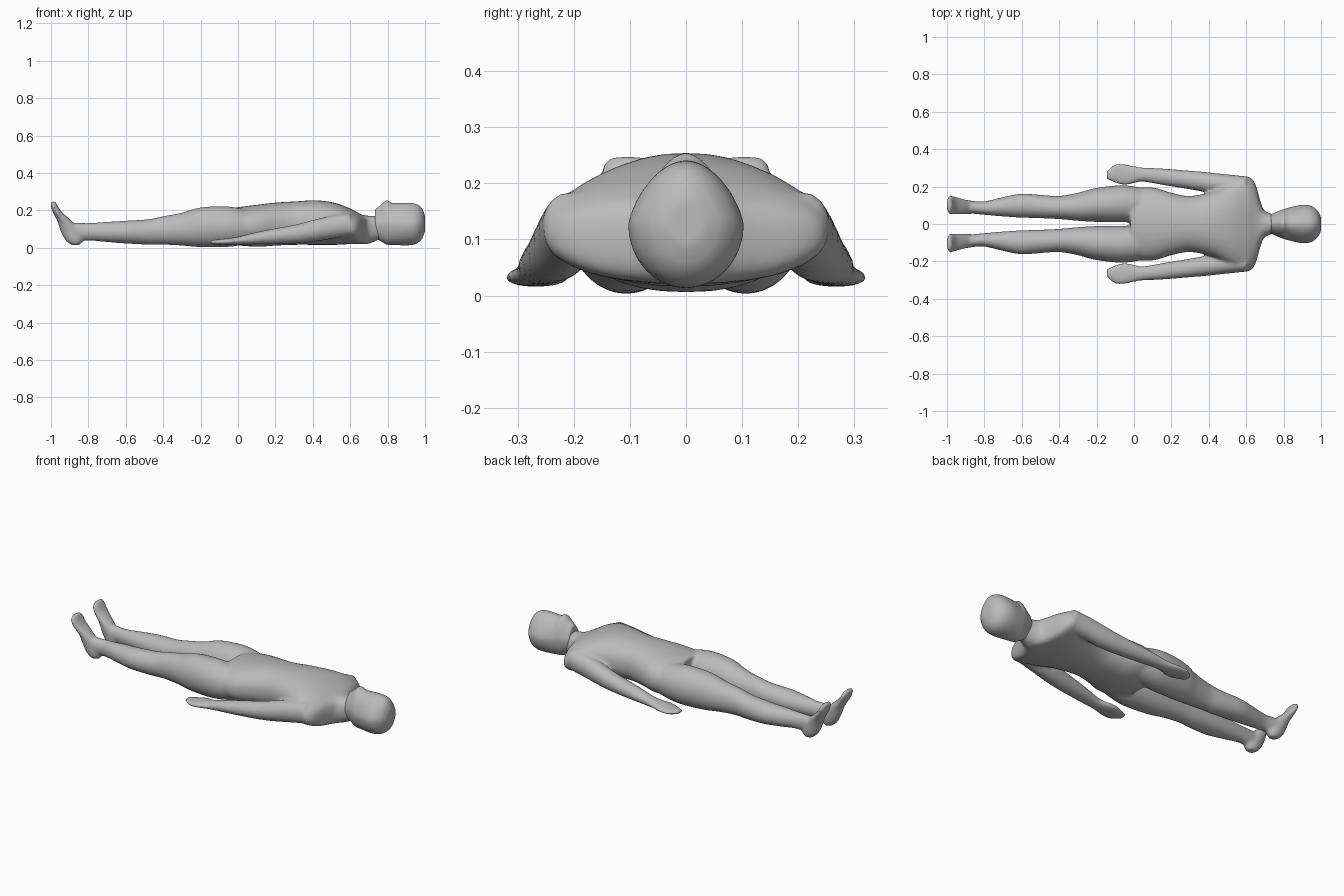
import bpy, bmesh, math
from mathutils import Vector

cube = bpy.data.objects.get("Cube")
if cube:
    bpy.data.objects.remove(cube, do_unlink=True)

grey = bpy.data.materials.new("plain grey")
grey.use_nodes = True
colour = (0.5, 0.5, 0.5, 1)
grey.diffuse_color = colour
grey.node_tree.nodes["Principled BSDF"].inputs["Base Color"].default_value = colour

SIDES, STEPS = 32, 5


def smooth_stations(stations):
    """Spline interpolation between the given cross-sections."""
    pts = [Vector(s) for s in stations]
    result = []
    for i in range(len(pts) - 1):
        a, b, c, d = pts[max(i - 1, 0)], pts[i], pts[i + 1], pts[min(i + 2, len(pts) - 1)]
        for k in range(STEPS):
            t = k / STEPS
            result.append(b + (c - a) * (t / 2)
                          + (a * 2 - b * 5 + c * 4 - d) * (t * t / 2)
                          + (b * 3 - a - c * 3 + d) * (t ** 3 / 2))
    return result + [pts[-1]]


def loft(bm, stations, side=1, upright=False, power=2.0, peak=0.0):
    """Closed skin over sections (position, y, height, half width, half height)."""
    rings = []
    for pos, y, mid, wide, tall in smooth_stations(stations):
        ring = []
        for i in range(SIDES):
            a = math.tau * i / SIDES
            c, s = math.cos(a), math.sin(a)
            u = math.copysign(abs(c) ** (2 / power), c) * (1 - peak * max(s, 0))
            v = math.copysign(abs(s) ** (2 / power), s)
            across, other = side * (y + wide * u), mid + tall * v
            ring.append(bm.verts.new((other, across, pos) if upright else (pos, across, other)))
        rings.append(ring)
    for r, q in zip(rings, rings[1:]):
        for i in range(SIDES):
            j = (i + 1) % SIDES
            bm.faces.new((r[i], r[j], q[j], q[i]))
    bm.faces.new(rings[0])
    bm.faces.new(rings[-1])


def make_object(name, bm, voxel, smoothing):
    bmesh.ops.recalc_face_normals(bm, faces=bm.faces)
    mesh = bpy.data.meshes.new(name)
    bm.to_mesh(mesh)
    bm.free()
    mesh.materials.append(grey)
    obj = bpy.data.objects.new(name, mesh)
    bpy.context.collection.objects.link(obj)
    remesh = obj.modifiers.new("blend", "REMESH")
    remesh.mode = "VOXEL"
    remesh.voxel_size = voxel
    remesh.use_smooth_shade = True
    soften = obj.modifiers.new("soften", "SMOOTH")
    soften.factor = 0.5
    soften.iterations = smoothing
    return obj


torso = [(-.02, 0, .115, .19, .1), (.1, 0, .118, .195, .112), (.2, 0, .127, .167, .115),
         (.3, 0, .132, .15, .116), (.42, 0, .135, .175, .119), (.52, 0, .128, .225, .112),
         (.6, 0, .115, .255, .095), (.645, 0, .103, .222, .083), (.675, 0, .097, .125, .077),
         (.7, 0, .097, .07, .075), (.77, 0, .11, .045, .06)]

leg = [(.08, .1, .11, .085, .085), (-.05, .108, .113, .099, .108), (-.2, .102, .11, .091, .106),
       (-.3, .092, .1, .075, .088), (-.4, .088, .093, .062, .076), (-.48, .092, .085, .062, .068),
       (-.6, .098, .084, .064, .061), (-.7, .092, .085, .052, .054),
       (-.8, .085, .086, .036, .047), (-.87, .09, .085, .034, .05)]

# foot sections run upward from the heel to the toes
foot = [(.014, .09, -.868, .02, .022), (.04, .09, -.876, .034, .046), (.09, .09, -.896, .038, .053),
        (.14, .093, -.925, .042, .04), (.19, .1, -.965, .05, .025),
        (.225, .102, -.983, .051, .018), (.248, .104, -.987, .03, .012)]

arm = [(.6, .21, .125, .045, .06), (.5, .213, .11, .052, .062), (.4, .222, .09, .054, .058),
       (.3, .235, .073, .05, .05), (.15, .253, .057, .044, .038), (.05, .264, .045, .038, .027),
       (0, .264, .038, .046, .021), (-.05, .264, .034, .058, .018),
       (-.1, .27, .031, .051, .015), (-.146, .262, .03, .022, .011)]

# torso, limbs and neck blended into one skin
bm = bmesh.new()
loft(bm, torso, power=2.25)
for side in (1, -1):
    loft(bm, leg, side)
    loft(bm, foot, side, upright=True)
    loft(bm, arm, side)
make_object("body", bm, .009, 5)

# head with a ridged jaw and flat face
head = [(.732, 0, .128, .052, .077), (.76, 0, .132, .064, .095), (.795, 0, .136, .078, .119),
        (.825, 0, .128, .087, .112), (.9, 0, .127, .103, .114), (.95, 0, .128, .096, .108),
        (.983, 0, .13, .07, .083), (1, 0, .13, .035, .042)]
bm = bmesh.new()
loft(bm, head, peak=.22)
make_object("head", bm, .007, 2)
